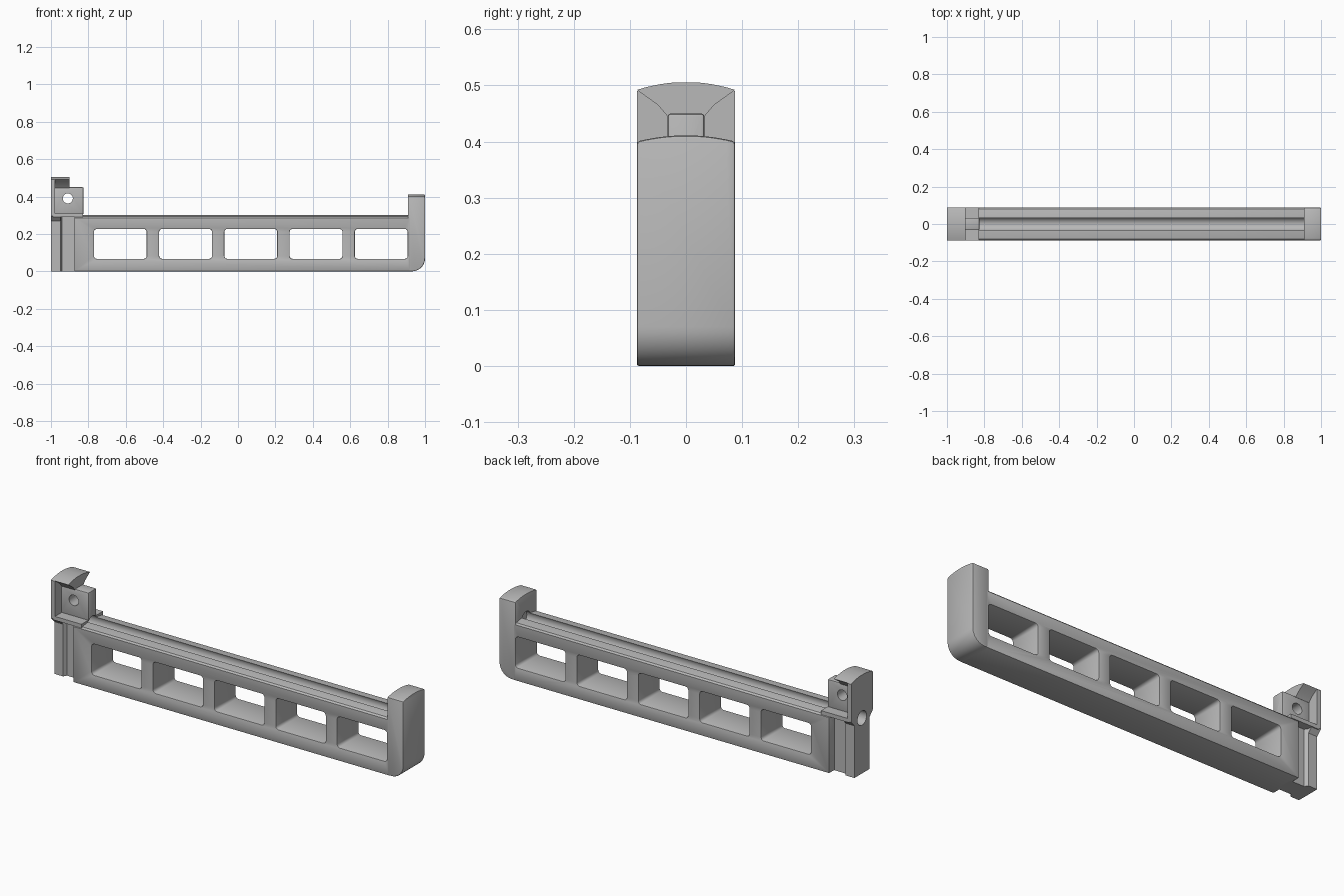
import bpy
import bmesh
import math
from mathutils import Vector

if "Cube" in bpy.data.objects:
    bpy.data.objects.remove(bpy.data.objects["Cube"])

GREY = (0.48, 0.48, 0.48, 1.0)
grey = bpy.data.materials.new("plain_grey")
grey.use_nodes = True
grey.diffuse_color = GREY
grey.node_tree.nodes["Principled BSDF"].inputs["Base Color"].default_value = GREY

HALF = 0.0875   # half of the full width


def prism(name, outline, axis, start, end):
    """Extrude a 2D outline along an axis; the outline uses the other two axes in order."""
    bm = bmesh.new()

    def point(a, b, c):
        return {"x": (c, a, b), "y": (a, c, b), "z": (a, b, c)}[axis]
    face = bm.faces.new([bm.verts.new(point(a, b, start)) for a, b in outline])
    out = bmesh.ops.extrude_face_region(bm, geom=[face])
    shift = Vector(point(0, 0, end - start))
    bmesh.ops.translate(bm, vec=shift,
                        verts=[v for v in out["geom"] if isinstance(v, bmesh.types.BMVert)])
    bmesh.ops.recalc_face_normals(bm, faces=bm.faces)
    mesh = bpy.data.meshes.new(name)
    bm.to_mesh(mesh)
    bm.free()
    obj = bpy.data.objects.new(name, mesh)
    bpy.context.collection.objects.link(obj)
    mesh.materials.append(grey)
    return obj


def mirrored(half):
    """Close a right-hand half outline by mirroring it across zero."""
    return half + [(-a, b) for a, b in reversed(half)]


def box(a0, a1, b0, b1):
    return [(a0, b0), (a1, b0), (a1, b1), (a0, b1)]


def arc(ca, cb, r, start, sweep, n):
    angles = [math.radians(start + sweep * i / n) for i in range(n + 1)]
    return [(ca + r * math.cos(t), cb + r * math.sin(t)) for t in angles]


def crown(edge_z, rise, n=6):
    """Right half of a gently arched top, from the rim to just off centre."""
    ys = [HALF * (1 - i / n) for i in range(n)]
    return [(y, edge_z + rise * (1 - (y / HALF) ** 2)) for y in ys]


def apply(obj):
    bpy.ops.object.select_all(action="DESELECT")
    obj.select_set(True)
    bpy.context.view_layer.objects.active = obj
    for mod in list(obj.modifiers):
        bpy.ops.object.modifier_apply(modifier=mod.name)


def chamfer(obj, width=0.005):
    mod = obj.modifiers.new("chamfer", "BEVEL")
    mod.width = width
    mod.segments = 2
    mod.limit_method = "ANGLE"
    mod.angle_limit = math.radians(50)
    apply(obj)


def cut(obj, cutter):
    mod = obj.modifiers.new("cut", "BOOLEAN")
    mod.operation = "DIFFERENCE"
    mod.solver = "EXACT"
    mod.object = cutter
    apply(obj)


# Cutters
groove = prism("groove_cutter", arc(0, 0.284, 0.037, 0, 345, 23), "x", -1.1, 0.93)
pin = prism("pin_cutter", arc(-0.91, 0.39, 0.027, 0, 345, 23), "y", -0.2, 0.2)


def window_outline(x0, x1, z0, z1, r=0.015):
    return (arc(x1 - r, z1 - r, r, 0, 90, 4) + arc(x0 + r, z1 - r, r, 90, 90, 4)
            + arc(x0 + r, z0 + r, r, 180, 90, 4) + arc(x1 - r, z0 + r, r, 270, 90, 4))


# Long rail with a row of windows
rail_profile = mirrored([(HALF, 0), (HALF, 0.286), (0.08, 0.294), (0.045, 0.3)])
rail = prism("rail", rail_profile, "x", -0.875, 0.92)
cutters = [groove, pin]
for i in range(5):
    x0 = -0.77 + i * 0.3487
    window = prism("window_cutter", window_outline(x0, x0 + 0.282, 0.067, 0.226),
                   "y", -0.2, 0.2)
    cut(rail, window)
    cutters.append(window)
chamfer(rail, 0.004)

# End post: arched top, rounded outer bottom corner
post = prism("end_post", mirrored([(HALF, 0)] + crown(0.4, 0.011)), "x", 0.908, 1.0)
bm = bmesh.new()
bm.from_mesh(post.data)
corner = [e for e in bm.edges if all(v.co.x > 0.99 and v.co.z < 0.01 for v in e.verts)]
bmesh.ops.bevel(bm, geom=corner, offset=0.07, segments=10, profile=0.5, affect="EDGES")
bm.to_mesh(post.data)
bm.free()
chamfer(post)

# Slotted tongue at the other end
tongue = prism("tongue", [(-1, -0.062), (-0.95, -0.062), (-0.94, -0.045), (-0.86, -0.045),
                          (-0.86, 0.045), (-0.94, 0.045), (-0.95, 0.062), (-1, 0.062)],
               "z", 0, 0.3)

# Clamp head: flared collar, floor, back wall, hooked cap and pivot block
collar = prism("collar", mirrored([(0.062, 0.268), (HALF, 0.295), (HALF, 0.31)]),
               "x", -1, -0.95)
floor = prism("clamp_floor", box(-HALF, HALF, 0.29, 0.31), "x", -0.99, -0.828)
wall = prism("back_wall", mirrored([(HALF, 0.3)] + crown(0.49, 0.013)), "x", -1, -0.978)
cap = prism("hooked_cap", mirrored([(0.033, 0.445), (0.05, 0.465)] + crown(0.492, 0.014)),
            "x", -1, -0.902)
block = prism("pivot_block", box(-0.033, 0.033, 0.3, 0.45), "x", -0.99, -0.826)
chamfer(block, 0.006)

# Long bore and pivot hole
for part in (rail, post, tongue, collar, floor, wall, block):
    cut(part, groove)
cut(block, pin)

for cutter in cutters:
    bpy.data.objects.remove(cutter)

# Soft shading with crisp edges
for part in (rail, post, tongue, collar, floor, wall, cap, block):
    bpy.ops.object.select_all(action="DESELECT")
    part.select_set(True)
    bpy.context.view_layer.objects.active = part
    bpy.ops.object.shade_smooth_by_angle(angle=math.radians(30))
